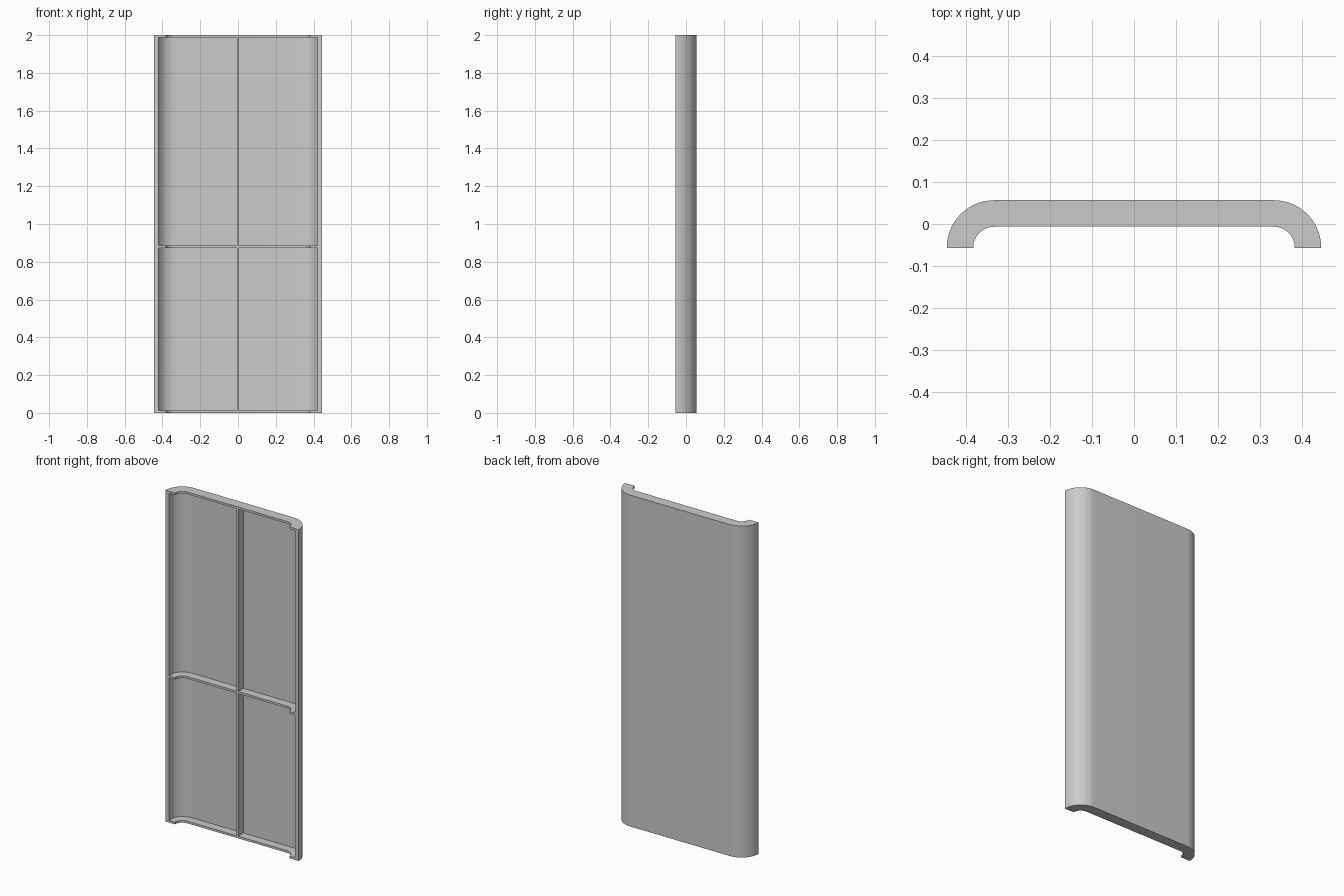
import bpy, bmesh
from math import cos, sin, asin, acos, pi, radians

default = bpy.data.objects.get("Cube")
if default:
    bpy.data.objects.remove(default, do_unlink=True)

# Shared section dimensions
CX, FRONT, HEIGHT = 0.332, -0.0565, 2.0   # corner arc centre, front plane, panel height
R_OUT, R_SKIN, R_RIB = 0.113, 0.100, 0.050
LIP_X, WEB = 0.42, 0.013                  # inner face of side lip, rib thickness
SEGMENTS = 20

grey = bpy.data.materials.new("plain_grey")
grey.use_nodes = True
colour = (0.6, 0.6, 0.6, 1)
grey.diffuse_color = colour
grey.node_tree.nodes["Principled BSDF"].inputs["Base Color"].default_value = colour


def arc(radius, start, end):
    """Points on the right-hand corner arc, angles measured from +x."""
    steps = [start + (end - start) * i / SEGMENTS for i in range(SEGMENTS + 1)]
    return [(CX + radius * cos(a), FRONT + radius * sin(a)) for a in steps]


def mirrored(points):
    return [(-x, y) for x, y in reversed(points)]


def extrude(name, outline, z0, z1):
    bm = bmesh.new()
    face = bm.faces.new([bm.verts.new((x, y, z0)) for x, y in outline])
    result = bmesh.ops.extrude_face_region(bm, geom=[face])
    top = [v for v in result["geom"] if isinstance(v, bmesh.types.BMVert)]
    bmesh.ops.translate(bm, verts=top, vec=(0, 0, z1 - z0))
    bmesh.ops.recalc_face_normals(bm, faces=bm.faces)
    mesh = bpy.data.meshes.new(name)
    bm.to_mesh(mesh)
    bm.free()
    mesh.materials.append(grey)
    obj = bpy.data.objects.new(name, mesh)
    bpy.context.collection.objects.link(obj)
    return obj


# Solid curved panel, as thick as the ribs are deep
outer = arc(R_OUT, 0, pi / 2)
inner = arc(R_RIB, 0, pi / 2)
panel = extrude("ribbed_panel", outer + mirrored(outer) + inner_left
                if (inner_left := list(reversed(mirrored(inner))) + list(reversed(inner)))
                else outer, 0, HEIGHT)

# Four pockets leave the skin, side lips, cross ribs and centre stringer
lip_angle = acos((LIP_X - CX) / R_SKIN)
half = WEB / 2
pocket = [(half, FRONT - 0.05), (LIP_X, FRONT - 0.05)]
pocket += arc(R_SKIN, lip_angle, pi / 2) + [(half, FRONT + R_SKIN)]
cutters = []
for z0, z1 in ((WEB, 0.873), (0.873 + WEB, HEIGHT - WEB)):
    for outline in (pocket, mirrored(pocket)):
        cutter = extrude("pocket_cutter", outline, z0, z1)
        cutter.hide_render = True
        cutters.append(cutter)
        cut = panel.modifiers.new("pocket", 'BOOLEAN')
        cut.operation = 'DIFFERENCE'
        cut.solver = 'EXACT'
        cut.object = cutter

# Bake the cuts and drop the cutters
bpy.context.view_layer.update()
depsgraph = bpy.context.evaluated_depsgraph_get()
baked = bpy.data.meshes.new_from_object(panel.evaluated_get(depsgraph))
panel.modifiers.clear()
panel.data = baked
for cutter in cutters:
    bpy.data.objects.remove(cutter, do_unlink=True)

# Smooth the round corners, keep the machined edges sharp
bpy.ops.object.select_all(action='DESELECT')
panel.select_set(True)
bpy.context.view_layer.objects.active = panel
bpy.ops.object.shade_smooth_by_angle(angle=radians(20))
